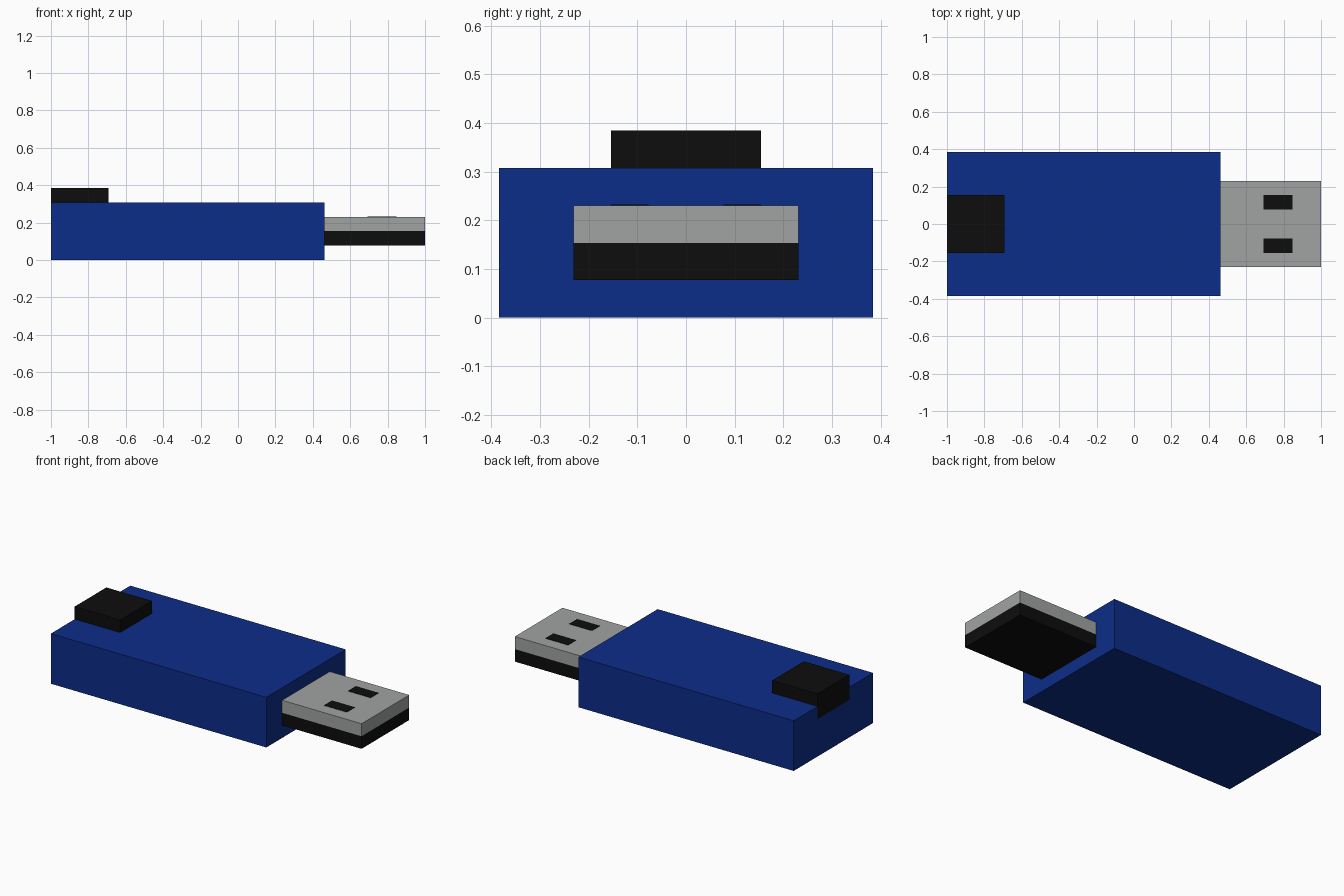
import bpy

cube = bpy.data.objects.get("Cube")
if cube:
    bpy.data.objects.remove(cube, do_unlink=True)

U = 2 / 26  # modelling unit: the whole stick is 26 units long


def material(name, colour):
    mat = bpy.data.materials.new(name)
    mat.use_nodes = True
    mat.diffuse_color = (*colour, 1)
    node = next(n for n in mat.node_tree.nodes if n.type == "BSDF_PRINCIPLED")
    node.inputs["Base Color"].default_value = (*colour, 1)
    return mat


blue = material("blue plastic", (0.0037, 0.026, 0.25))
grey = material("grey metal", (0.35, 0.37, 0.365))
black = material("black plastic", (0.004, 0.004, 0.004))


def box(name, x, y, z, mat):
    """Box between (low, high) limits on each axis."""
    limits = (x, y, z)
    bpy.ops.mesh.primitive_cube_add(size=1)
    obj = bpy.context.object
    obj.name = name
    obj.location = [(low + high) / 2 for low, high in limits]
    obj.scale = [high - low for low, high in limits]
    bpy.ops.object.transform_apply(location=True, scale=True)
    obj.data.materials.append(mat)
    return obj


# Main casing
box("casing", (-13 * U, 6 * U), (-5 * U, 5 * U), (0, 4 * U), blue)

# End block, sunk into the casing and showing on its end face
box("end_block", (-13 * U - 0.001, -9 * U), (-2 * U, 2 * U), (3 * U, 5 * U), black)

# Plug: black tongue below, metal sleeve above
box("plug_tongue", (6 * U, 13 * U), (-3 * U, 3 * U), (U, 2 * U), black)
box("plug_sleeve", (6 * U, 13 * U), (-3 * U, 3 * U), (2 * U, 3 * U), grey)

# Pair of dark slots on the sleeve
for side, y in (("left", U), ("right", -2 * U)):
    box("plug_slot_" + side, (9 * U, 11 * U), (y, y + U),
        (3 * U - 0.002, 3 * U + 0.002), black)
